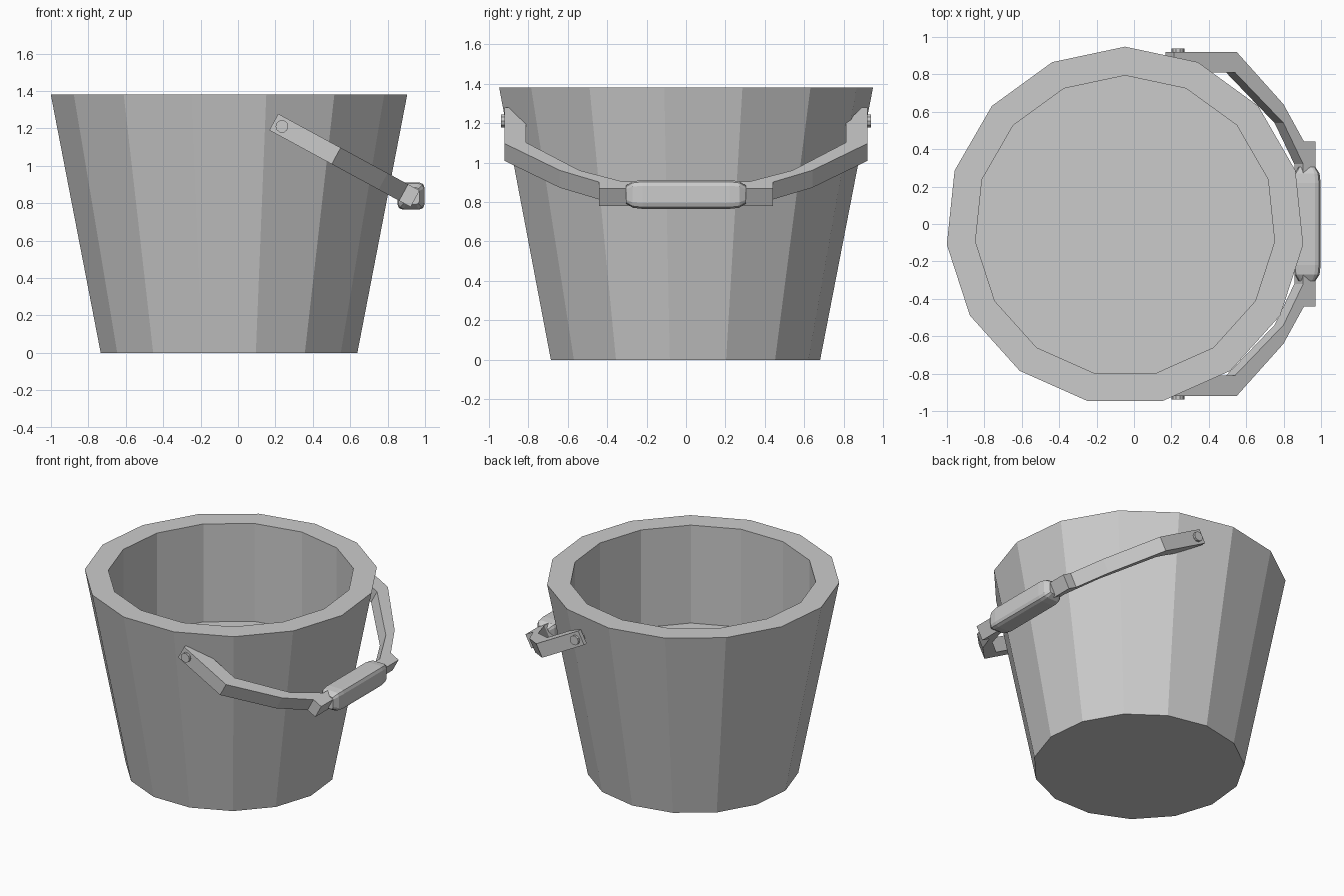
import bpy, bmesh
from math import sin, cos, pi, radians

if "Cube" in bpy.data.objects:
    bpy.data.objects.remove(bpy.data.objects["Cube"])


def make_object(name, bm):
    bmesh.ops.recalc_face_normals(bm, faces=bm.faces)
    mesh = bpy.data.meshes.new(name)
    bm.to_mesh(mesh)
    bm.free()
    obj = bpy.data.objects.new(name, mesh)
    bpy.context.collection.objects.link(obj)
    return obj


def loft(name, rings):
    """Join equal-length closed rings with quads and cap both ends."""
    bm = bmesh.new()
    rows = [[bm.verts.new(p) for p in ring] for ring in rings]
    for a, b in zip(rows, rows[1:]):
        for i in range(len(a)):
            j = (i + 1) % len(a)
            bm.faces.new((a[i], a[j], b[j], b[i]))
    bm.faces.new(rows[0])
    bm.faces.new(rows[-1])
    return make_object(name, bm)


# Bucket: 15 sides, tapered outside, straight inside with a raised floor
SIDES, CX, CY = 15, -0.048, -0.01


def bucket_ring(r, z):
    return [(CX + r * cos(pi / 2 + 2 * pi * i / SIDES),
             CY + r * sin(pi / 2 + 2 * pi * i / SIDES), z) for i in range(SIDES)]


loft("bucket", [bucket_ring(0.69, 0), bucket_ring(0.958, 1.38),
                bucket_ring(0.804, 1.38), bucket_ring(0.804, 0.675)])

# Handle: flat C-shaped bar, hanging at a tilt from the two pivots
PX, PZ, TILT = 0.235, 1.21, radians(28.5)


def tilted(u, y, n):
    return (PX + u * cos(TILT) + n * sin(TILT), y, PZ - u * sin(TILT) + n * cos(TILT))


outer = [(-0.05, 0.92), (0.33, 0.92), (0.615, 0.64), (0.74, 0.44), (0.81, 0.44)]
inner = [(0.735, 0.32), (0.615, 0.54), (0.32, 0.81), (0.11, 0.81), (-0.05, 0.89)]


def mirror(points):
    return [(u, -y) for u, y in reversed(points)]


outline = outer + mirror(outer) + mirror(inner) + inner
loft("handle_bar", [[tilted(u, y, n) for u, y in outline] for n in (-0.05, 0.05)])

# Grip: chamfered square section, slightly barrelled along y
section = [(1, 0.6), (0.88, 0.88), (0.6, 1)]
section += [(-z, x) for x, z in section]
section += [(-x, -z) for x, z in section]
stations = [(-0.305, 0.045), (-0.27, 0.067), (-0.22, 0.073),
            (0.22, 0.073), (0.27, 0.067), (0.305, 0.045)]
loft("grip", [[(0.925 + x * r, y, 0.838 + z * r) for x, z in section]
              for y, r in stations])

# Pivot pins on both sides
for side, label in ((1, "back"), (-1, "front")):
    loft(label + "_pin", [[(PX + 0.034 * cos(2 * pi * i / 10), side * y,
                            PZ + 0.034 * sin(2 * pi * i / 10)) for i in range(10)]
                          for y in (0.82, 0.937)])
